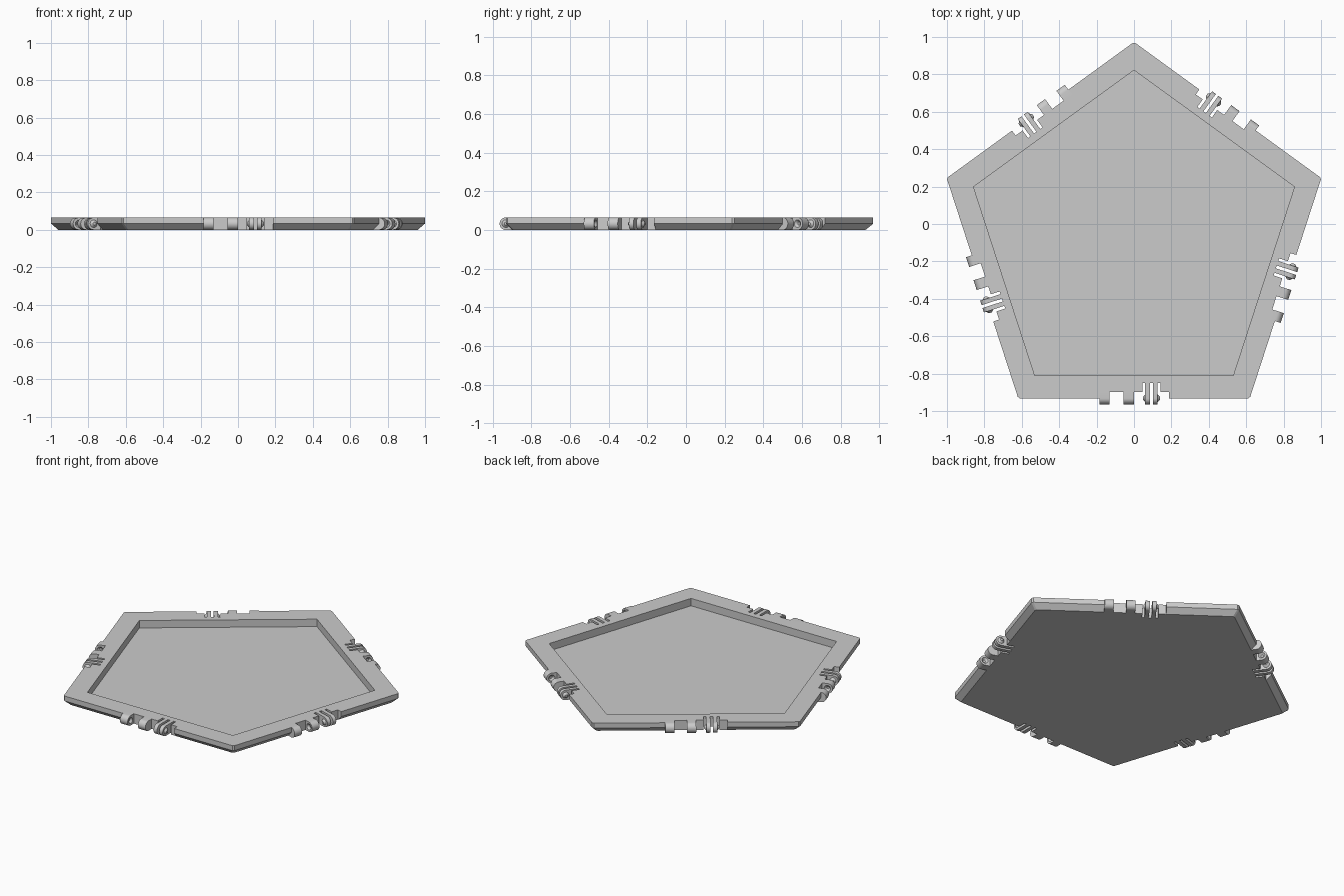
import bpy, bmesh, math
from mathutils import Matrix, Vector

cube = bpy.data.objects.get("Cube")
if cube:
    bpy.data.objects.remove(cube, do_unlink=True)

R = 1.053                          # pentagon corner radius
APO = R * math.cos(math.pi / 5)    # distance from centre to a side
H = 0.065                          # tile thickness
HALF = H / 2
CENTRE = Vector((0, -0.08, 0))
FIN_MID = 0.093                    # middle of the clip along a side

grey = bpy.data.materials.new("light_grey")
grey.use_nodes = True
colour = (0.6, 0.6, 0.6, 1)
grey.diffuse_color = colour
grey.node_tree.nodes["Principled BSDF"].inputs["Base Color"].default_value = colour


def make(name, bm):
    bmesh.ops.recalc_face_normals(bm, faces=bm.faces)
    mesh = bpy.data.meshes.new(name)
    bm.to_mesh(mesh)
    bm.free()
    mesh.materials.append(grey)
    obj = bpy.data.objects.new(name, mesh)
    bpy.context.collection.objects.link(obj)
    return obj


def activate(obj):
    bpy.ops.object.select_all(action='DESELECT')
    obj.select_set(True)
    bpy.context.view_layer.objects.active = obj


def subtract(obj, cutter):
    cutter.hide_render = True
    mod = obj.modifiers.new("cut", 'BOOLEAN')
    mod.operation = 'DIFFERENCE'
    mod.solver = 'EXACT'
    mod.object = cutter
    activate(obj)
    bpy.ops.object.modifier_apply(modifier=mod.name)
    bpy.data.objects.remove(cutter, do_unlink=True)


def side_matrix(i):
    return Matrix.Translation(CENTRE) @ Matrix.Rotation(i * math.tau / 5, 4, 'Z')


def prism(bm, points, depth):
    """Close a polygon and extrude it along a vector."""
    face = bm.faces.new([bm.verts.new(p) for p in points])
    out = bmesh.ops.extrude_face_region(bm, geom=[face])
    bmesh.ops.translate(bm, vec=depth, verts=[v for v in out["geom"] if isinstance(v, bmesh.types.BMVert)])


def ring(bm, apothem, z, cut=0.0):
    """Pentagon loop, with small corner cuts when asked."""
    radius = apothem / math.cos(math.pi / 5)
    corners = [Vector((math.sin(k * math.tau / 5), math.cos(k * math.tau / 5), 0)) * radius
               for k in range(5)]
    verts = []
    for k, c in enumerate(corners):
        spots = [c]
        if cut:
            spots = [c + (corners[k - 1] - c).normalized() * cut,
                     c + (corners[(k + 1) % 5] - c).normalized() * cut]
        verts += [bm.verts.new(CENTRE + s + Vector((0, 0, z))) for s in spots]
    return verts


def bridge(bm, a, b):
    for k in range(len(a)):
        n = (k + 1) % len(a)
        bm.faces.new((a[k], a[n], b[n], b[k]))


# Tile body with an undercut rim and a shallow tray
bm = bmesh.new()
base = ring(bm, APO - HALF, 0, 0.008)
waist = ring(bm, APO, HALF, 0.008)
rim = ring(bm, APO, H, 0.008)
bridge(bm, base, waist)
bridge(bm, waist, rim)
bm.faces.new(base)
tray_top = ring(bm, 0.73, H)
tray_floor = ring(bm, 0.73, 0.016)
bridge(bm, tray_top, tray_floor)
bm.faces.new(tray_floor)
for k in range(5):
    n = (k + 1) % 5
    bm.faces.new((rim[2 * k], rim[2 * k + 1], tray_top[k]))
    bm.faces.new((rim[2 * k + 1], rim[2 * n], tray_top[n], tray_top[k]))
tile = make("tile_body", bm)

# Comb-shaped notch in each side: shallow recess with three deep slots
shallow, deep, outside = -APO + HALF, -APO + 0.082, -APO - 0.1
slots = [(0.045, 0.06), (0.085, 0.101), (0.126, 0.141)]
outline = [(-0.185, outside), (-0.185, shallow)]
for a, b in slots:
    outline += [(a, shallow), (a, deep), (b, deep), (b, shallow)]
outline += [(0.187, shallow), (0.187, outside)]
bm = bmesh.new()
for i in range(5):
    m = side_matrix(i)
    prism(bm, [m @ Vector((x, y, -0.05)) for x, y in outline], Vector((0, 0, 0.2)))
subtract(tile, make("notch_cutter", bm))


def cone(bm, x, direction, r1, r2, length):
    """Short cone along the hinge axis, starting at x."""
    place = (Matrix.Translation((x + direction * length / 2, -APO, HALF))
             @ Matrix.Rotation(direction * math.pi / 2, 4, 'Y'))
    bmesh.ops.create_cone(bm, cap_ends=True, segments=24, radius1=r1, radius2=r2,
                          depth=length, matrix=place)


def lug(bm, x0, x1):
    """Round-nosed hinge plate between two positions along the side."""
    pts = [(x0, shallow + 0.003, 0)]
    for k in range(17):
        t = math.pi * k / 16
        pts.append((x0, -APO - HALF * math.sin(t), HALF - HALF * math.cos(t)))
    pts.append((x0, shallow + 0.003, H))
    prism(bm, pts, Vector((x1 - x0, 0, 0)))


def finish(obj, i):
    obj.data.transform(side_matrix(i))
    activate(obj)
    bpy.ops.object.shade_smooth_by_angle(angle=math.radians(30))


# Hinge parts on every side
for i in range(5):
    bm = bmesh.new()
    lug(bm, -0.185, -0.13)
    lug(bm, -0.055, 0.0)
    knuckles = make(f"hinge_knuckles_{i + 1}", bm)
    bm = bmesh.new()
    cone(bm, -0.129, -1, 0.021, 0.008, 0.014)
    cone(bm, -0.056, 1, 0.021, 0.008, 0.014)
    subtract(knuckles, make("dimple_cutter", bm))
    finish(knuckles, i)

    bm = bmesh.new()
    for a, b, d in ((0.06, 0.085, -1), (0.101, 0.126, 1)):
        lug(bm, a, b)
        cone(bm, b if d > 0 else a, d, 0.02, 0.008, 0.012)
    finish(make(f"clip_fins_{i + 1}", bm), i)
